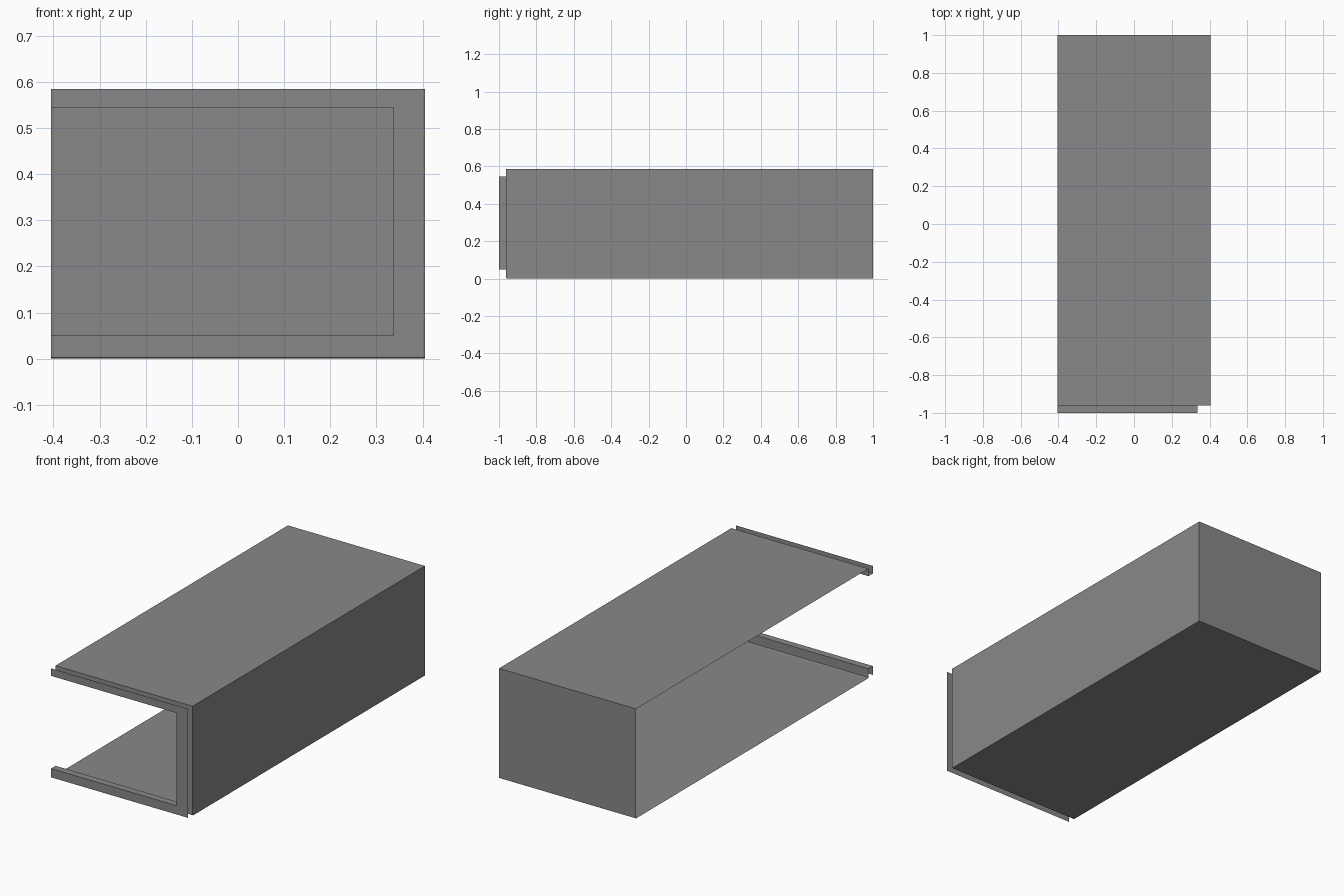
import bpy
import bmesh

cube = bpy.data.objects.get("Cube")
if cube:
    bpy.data.objects.remove(cube, do_unlink=True)

# Single flat grey
grey = bpy.data.materials.new("mid grey")
grey.use_nodes = True
colour = (0.25, 0.25, 0.25, 1)
grey.diffuse_color = colour
grey.node_tree.nodes["Principled BSDF"].inputs["Base Color"].default_value = colour

# Main dimensions
X, TOP = 0.405, 0.585
FRONT, LIP_BACK, SHELL_FRONT, BACK = -1.0, -0.962, -0.957, 1.0
OPEN_X, OPEN_LOW, OPEN_HIGH = 0.337, 0.05, 0.545


def channel(x, low, high):
    """Three-sided outline in x and z, open towards -x."""
    return [(-X, low), (x, low), (x, high), (-X, high)]


OUTER = channel(X, 0, TOP)
RIM = channel(X, 0.003, TOP)
INNER = channel(OPEN_X, OPEN_LOW, OPEN_HIGH)


def sheet(name, loops, end_cap=False):
    """Bridge consecutive (outline, y) loops with quads."""
    bm = bmesh.new()
    rows = [[bm.verts.new((x, y, z)) for x, z in outline] for outline, y in loops]
    for a, b in zip(rows, rows[1:]):
        for i in range(len(a) - 1):
            bm.faces.new((a[i], a[i + 1], b[i + 1], b[i]))
    if end_cap:
        bm.faces.new(rows[-1][::-1])
    bmesh.ops.recalc_face_normals(bm, faces=bm.faces)
    mesh = bpy.data.meshes.new(name)
    bm.to_mesh(mesh)
    bm.free()
    mesh.materials.append(grey)
    obj = bpy.data.objects.new(name, mesh)
    bpy.context.collection.objects.link(obj)
    return obj


# Floor, side wall, roof and closed back
sheet("housing_shell", [(OUTER, SHELL_FRONT), (OUTER, BACK)], end_cap=True)

# Front flange, the reveal around the opening, and the rear flange
sheet("opening_frame", [(RIM, FRONT), (INNER, FRONT), (INNER, LIP_BACK), (RIM, LIP_BACK)])

# Narrow return joining the rear flange to the shell
sheet("frame_joint", [(RIM, LIP_BACK), (OUTER, SHELL_FRONT)])
